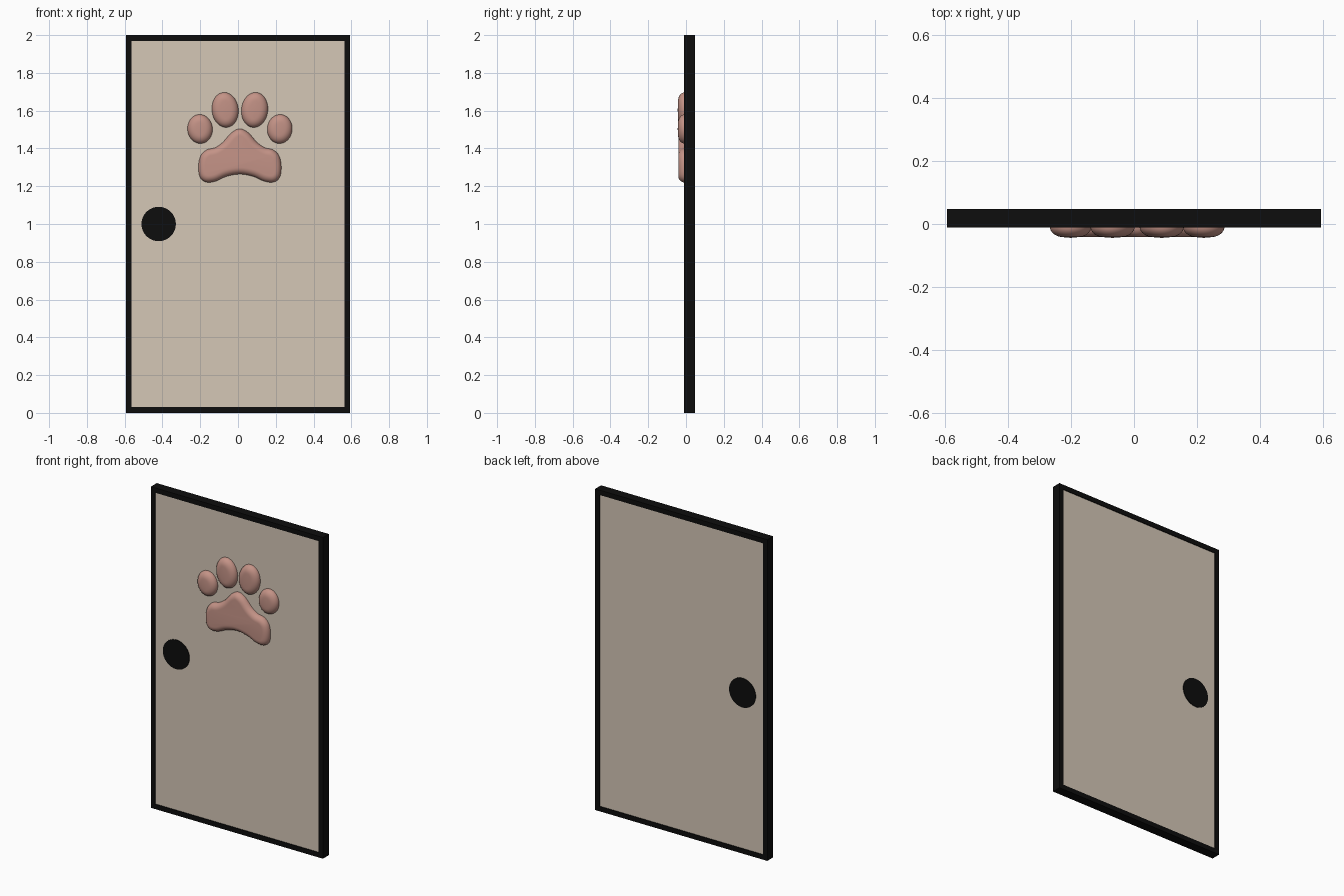
import bpy, bmesh, math
from mathutils import Vector

if "Cube" in bpy.data.objects:
    bpy.data.objects.remove(bpy.data.objects["Cube"])


def material(name, rgb):
    m = bpy.data.materials.new(name)
    m.diffuse_color = (*rgb, 1)
    m.use_nodes = True
    m.node_tree.nodes["Principled BSDF"].inputs["Base Color"].default_value = m.diffuse_color
    return m


BLACK = material("black", (0.004, 0.004, 0.004))
BEIGE = material("beige", (0.66, 0.57, 0.47))
PINK = material("pink", (0.55, 0.29, 0.24))


def finish(bm, name, mat, smooth=None):
    bmesh.ops.recalc_face_normals(bm, faces=bm.faces)
    me = bpy.data.meshes.new(name)
    bm.to_mesh(me)
    bm.free()
    me.materials.append(mat)
    ob = bpy.data.objects.new(name, me)
    bpy.context.collection.objects.link(ob)
    if smooth:
        bpy.ops.object.select_all(action='DESELECT')
        ob.select_set(True)
        bpy.context.view_layer.objects.active = ob
        bpy.ops.object.shade_smooth_by_angle(angle=math.radians(smooth))
    return ob


def bridge(bm, a, b):
    n = len(a)
    for i in range(n):
        bm.faces.new((a[i], a[(i + 1) % n], b[(i + 1) % n], b[i]))


def rect(bm, hw, z0, z1, y):
    return [bm.verts.new((x, y, z)) for x, z in ((-hw, z0), (hw, z0), (hw, z1), (-hw, z1))]


W, B = 0.593, 0.03           # half width, border width
FRONT, BACK = -0.011, 0.047

# black border: a rectangular ring
bm = bmesh.new()
loops = [rect(bm, W, 0, 2, FRONT), rect(bm, W, 0, 2, BACK),
         rect(bm, W - B, B, 2 - B, BACK), rect(bm, W - B, B, 2 - B, FRONT)]
for i in range(4):
    bridge(bm, loops[i], loops[(i + 1) % 4])
finish(bm, "door_border", BLACK)

# door panel, slightly recessed in the border
bm = bmesh.new()
a = rect(bm, W - B, B, 2 - B, FRONT + 0.005)
b = rect(bm, W - B, B, 2 - B, BACK - 0.005)
bridge(bm, a, b)
bm.faces.new(a)
bm.faces.new(b)
finish(bm, "door_panel", BEIGE)

# round handle disc running through the panel
bpy.ops.mesh.primitive_cylinder_add(vertices=48, radius=0.091, depth=BACK - FRONT - 0.002,
                                    location=(-0.42, (FRONT + BACK) / 2, 1.0),
                                    rotation=(math.pi / 2, 0, 0))
disc = bpy.context.object
disc.name = "handle_disc"
disc.data.materials.append(BLACK)
bpy.ops.object.shade_smooth_by_angle(angle=math.radians(30))


def mound(name, pts, top, radius, crown=0.0):
    """Raised cushion on the door front from a closed (x, z) outline."""
    n = len(pts)
    normals = []
    for i in range(n):
        t = pts[(i + 1) % n] - pts[i - 1]
        normals.append(Vector((-t.y, t.x)).normalized())
    area = sum(pts[i - 1].cross(pts[i]) for i in range(n))
    if area < 0:
        normals = [-v for v in normals]
    bm = bmesh.new()
    base, steps = -0.008, 8
    rings = [[bm.verts.new((p.x, 0, p.y)) for p in pts]]
    for k in range(steps + 1):
        ang = math.pi / 2 * k / steps
        inset = radius * (1 - math.cos(ang))
        y = base + (top - base) * math.sin(ang)
        rings.append([bm.verts.new((p.x + v.x * inset, y, p.y + v.y * inset))
                      for p, v in zip(pts, normals)])
    for r, s in zip(rings, rings[1:]):
        bridge(bm, r, s)
    bm.faces.new(rings[0])
    cap = bm.faces.new(rings[-1])
    if crown:
        c = bmesh.ops.poke(bm, faces=[cap])["verts"][0]
        c.co.y -= crown
    finish(bm, name, PINK, 40)


def toe(name, cx, cz, rx, rz, tilt):
    pts = []
    for i in range(40):
        t = 2 * math.pi * i / 40
        x, z = rx * math.cos(t), rz * math.sin(t)
        pts.append(Vector((cx + x * math.cos(tilt) + z * math.sin(tilt),
                           cz + z * math.cos(tilt) - x * math.sin(tilt))))
    mound(name, pts, -0.042, 0.045, 0.002)


# four toe pads, mirrored about the paw centre
PX = 0.01
for side, label in ((-1, "left"), (1, "right")):
    toe(label + "_inner_toe", PX + side * 0.078, 1.604, 0.07, 0.093, side * 0.12)
    toe(label + "_outer_toe", PX + side * 0.211, 1.503, 0.066, 0.077, side * 0.1)

# main pad: half outline mirrored, then smoothed with a spline
half = [(0, 1.504), (0.045, 1.483), (0.09, 1.433), (0.132, 1.404), (0.175, 1.393),
        (0.207, 1.362), (0.219, 1.308), (0.212, 1.25), (0.18, 1.222), (0.13, 1.226),
        (0.07, 1.252), (0, 1.264)]
ctrl = [Vector(p) for p in half] + [Vector((-x, z)) for x, z in half[-2:0:-1]]
outline = []
for i in range(len(ctrl)):
    p0, p1, p2, p3 = (ctrl[(i + j) % len(ctrl)] for j in (-1, 0, 1, 2))
    for s in range(4):
        t = s / 4
        q = 0.5 * (2 * p1 + (p2 - p0) * t + (2 * p0 - 5 * p1 + 4 * p2 - p3) * t ** 2
                   + (3 * p1 - p0 - 3 * p2 + p3) * t ** 3)
        outline.append(q + Vector((PX, 0)))
mound("main_pad", outline, -0.041, 0.036)
